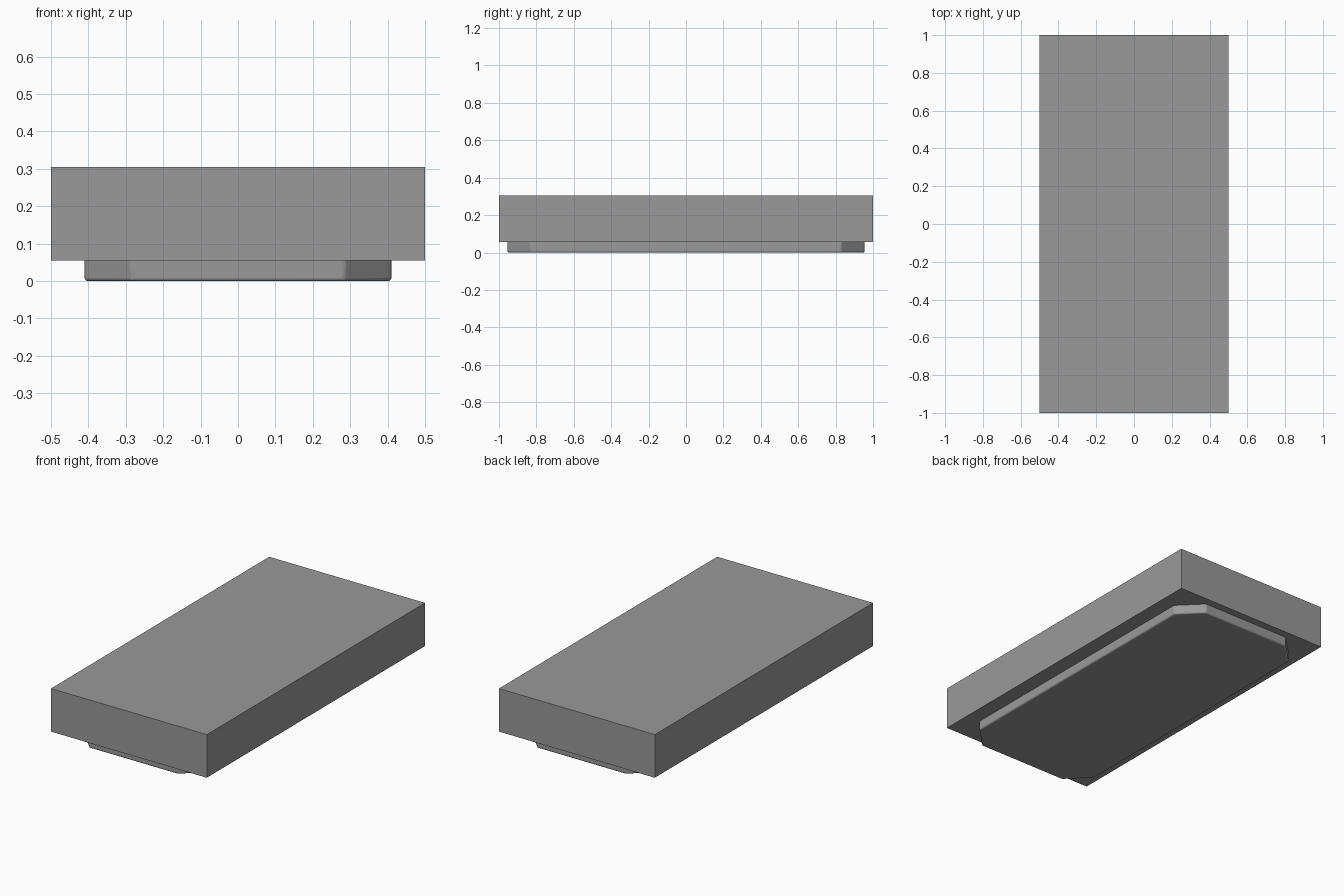
import bpy, bmesh

if "Cube" in bpy.data.objects:
    bpy.data.objects.remove(bpy.data.objects["Cube"])

# Dark grey finish shared by both parts
dark_grey = bpy.data.materials.new("dark_grey")
dark_grey.diffuse_color = (0.32, 0.32, 0.32, 1)
dark_grey.use_nodes = True
dark_grey.node_tree.nodes["Principled BSDF"].inputs["Base Color"].default_value = dark_grey.diffuse_color


def prism(name, outline, z0, z1):
    """Extrude a closed outline from z0 to z1."""
    bm = bmesh.new()
    face = bm.faces.new([bm.verts.new((x, y, z0)) for x, y in outline])
    ext = bmesh.ops.extrude_face_region(bm, geom=[face])
    top = [v for v in ext["geom"] if isinstance(v, bmesh.types.BMVert)]
    bmesh.ops.translate(bm, verts=top, vec=(0, 0, z1 - z0))
    bmesh.ops.recalc_face_normals(bm, faces=bm.faces)
    mesh = bpy.data.meshes.new(name)
    bm.to_mesh(mesh)
    bm.free()
    mesh.materials.append(dark_grey)
    obj = bpy.data.objects.new(name, mesh)
    bpy.context.collection.objects.link(obj)
    return obj


STEP, TOP = 0.055, 0.305

# Main slab with sharp edges
prism("slab", [(-0.5, -1), (0.5, -1), (0.5, 1), (-0.5, 1)], STEP, TOP)

# Recessed foot plate with cut corners, its top sunk slightly into the slab
X, Y, CUT = 0.41, 0.955, 0.125
quarter = [(X, Y - CUT), (X - CUT, Y)]
half = quarter + [(-x, y) for x, y in reversed(quarter)]
outline = half + [(-x, -y) for x, y in half]
foot = prism("foot_plate", outline, 0, STEP + 0.012)

# Softened edges on the foot plate
bevel = foot.modifiers.new("soft_edges", 'BEVEL')
bevel.width = 0.008
bevel.segments = 3
bevel.limit_method = 'ANGLE'

bpy.context.view_layer.objects.active = foot
foot.select_set(True)
bpy.ops.object.shade_smooth_by_angle()
